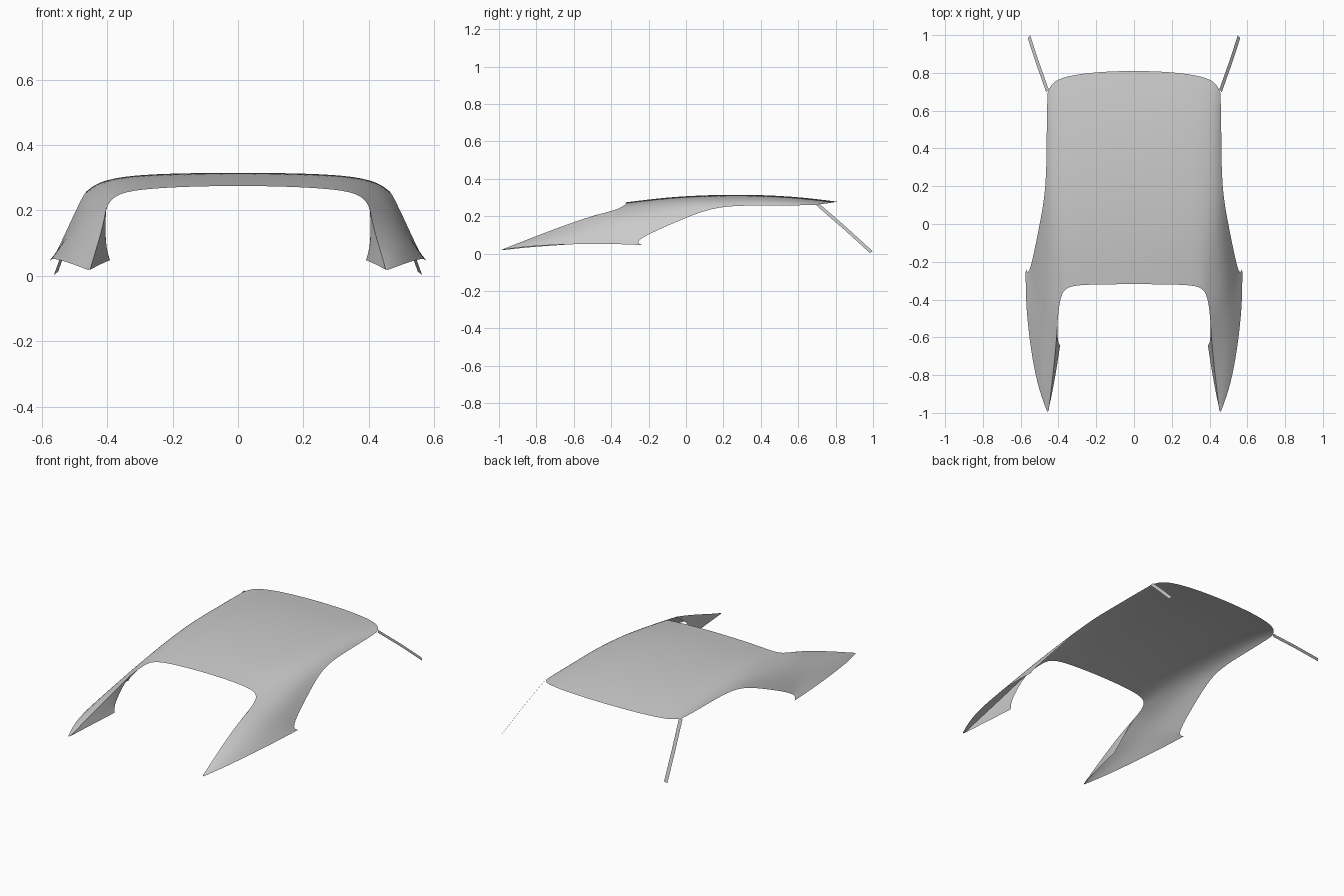
import bpy, bmesh
from mathutils import Vector as V

if "Cube" in bpy.data.objects:
    bpy.data.objects.remove(bpy.data.objects["Cube"])


def sheet(name, rows, sharp=(), levels=3):
    """Mirrored, subdivided sheet from rows of points; None leaves a gap."""
    bm = bmesh.new()
    crease = bm.verts.layers.float.new("crease_vert")
    grid = []
    for r, row in enumerate(rows):
        line = []
        for c, p in enumerate(row):
            v = bm.verts.new(p) if p is not None else None
            if v and (r, c) in sharp:
                v[crease] = 1.0
            line.append(v)
        grid.append(line)
    for a, b in zip(grid, grid[1:]):
        for c in range(len(a) - 1):
            quad = (a[c], b[c], b[c + 1], a[c + 1])
            if all(quad):
                bm.faces.new(quad).smooth = True
    me = bpy.data.meshes.new(name)
    bm.to_mesh(me)
    bm.free()
    ob = bpy.data.objects.new(name, me)
    bpy.context.collection.objects.link(ob)
    m = ob.modifiers.new("mirror", "MIRROR")
    m.use_clip = True
    if levels:
        s = ob.modifiers.new("smooth", "SUBSURF")
        s.levels = s.render_levels = levels
        s.boundary_smooth = "PRESERVE_CORNERS"
    return ob


# guide lines running from windscreen to tail
centre = [(.812, .278), (.6, .305), (.35, .317), (.13, .315), (-.1, .303), (-.318, .276)]
inner = [(.35, .785, .274), (.33, .6, .297), (.33, .35, .308), (.33, .12, .306),
         (.33, -.1, .293), (.345, -.325, .26)]
shoulder = [(.42, .757, .269), (.405, .6, .286), (.405, .35, .295), (.405, .12, .291),
            (.405, -.1, .275), (.386, -.365, .236), (.402, -.47, .21), (.408, -.58, .176),
            (.42, -.72, .125), (.438, -.87, .067), (.451, -.985, .021)]
flank = [(.445, .725, .265), (.442, .59, .272), (.443, .35, .277), (.447, .13, .270),
         (.467, -.06, .237), (.485, -.30, .195), (.497, -.40, .165), (.503, -.54, .128),
         (.497, -.70, .095), (.478, -.87, .056), (.457, -.995, .018)]
edge = [(.457, .695, .26), (.462, .58, .258), (.462, .35, .258), (.470, .15, .252),
        (.505, -.03, .18), (.556, -.285, .068), (.573, -.235, .046), (.574, -.42, .054),
        (.548, -.66, .05), (.51, -.86, .038), (.463, -.985, .02)]

# roof skin with rear quarter panels
rows = []
for i in range(len(edge)):
    side = [shoulder[i], flank[i], edge[i]]
    if i < len(centre):
        c, b = V((0, *centre[i])), V(inner[i])
        a = c.lerp(b, .25)
        a.x = .2
        rows.append([c, a, b] + side)
    else:
        rows.append([None] * 3 + side)
sheet("roof_and_quarter_panels", rows, {(6, 5), (10, 3), (10, 4), (10, 5)})

# return flaps on the inside of the rear pillars
foot = [(.405, -.53, .175), (.405, -.625, .09), (.391, -.642, .048),
        (.42, -.83, .036), (.453, -.987, .018)]
flap = []
for s, f in zip(shoulder[6:], foot):
    flap.append([V(s), V(s).lerp(V(f), .5), V(f)])
sheet("rear_pillar_flap", flap, {(2, 2), (4, 0), (4, 1), (4, 2)})

# slim windscreen pillars
w = V((.6, -.63, -.49)) * .011
top, bottom = V((.458, .705, .262)), V((.556, .991, .008))
mid = top.lerp(bottom, .5) + V((.002, 0, .003))
sheet("windscreen_pillar", [[p + w, p - w] for p in (top, mid, bottom)], levels=0)
